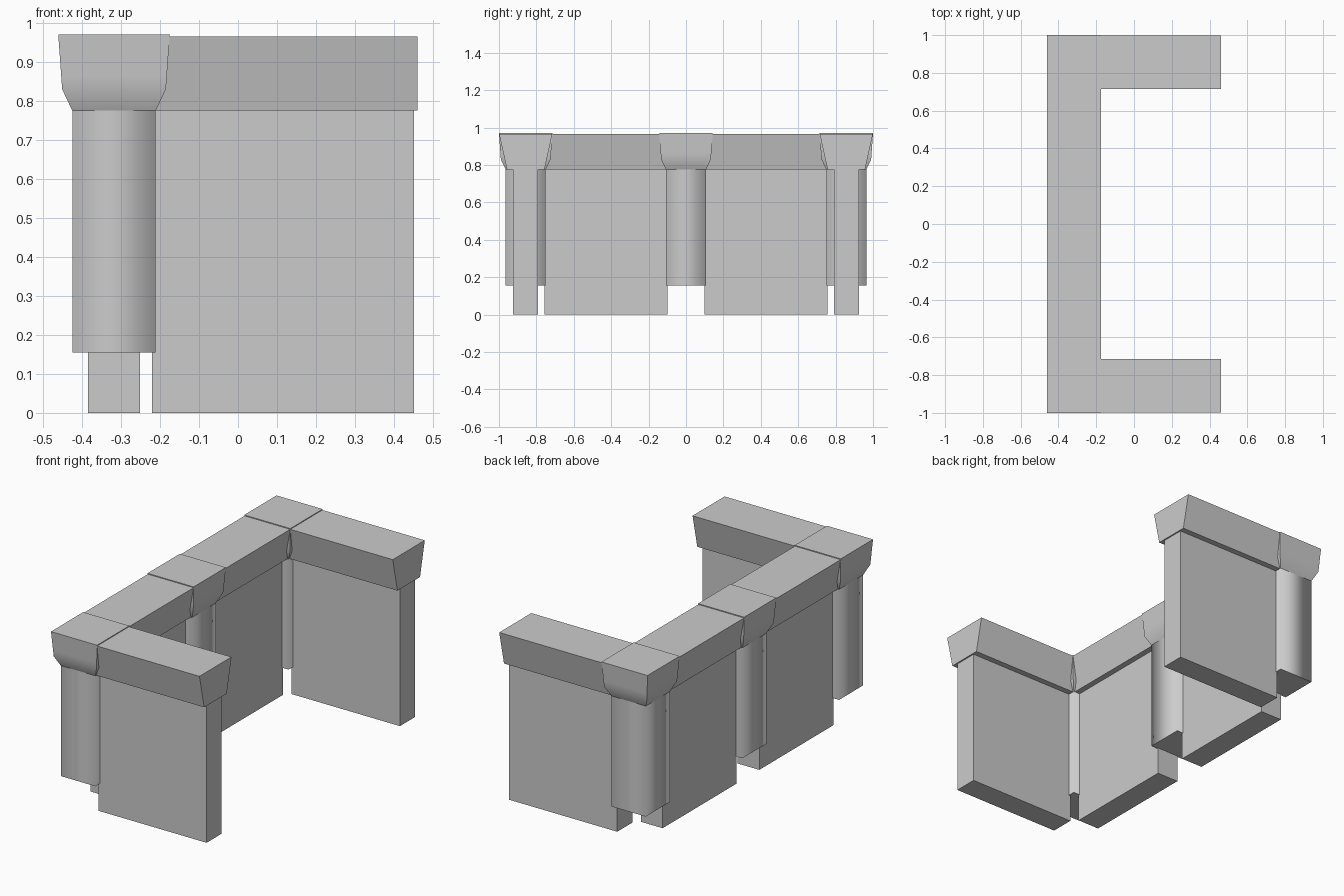
import bpy, bmesh

cube = bpy.data.objects.get("Cube")
if cube:
    bpy.data.objects.remove(cube, do_unlink=True)

grey = bpy.data.materials.new("stone_grey")
grey.use_nodes = True
grey.diffuse_color = (0.6, 0.6, 0.6, 1)
grey.node_tree.nodes["Principled BSDF"].inputs["Base Color"].default_value = (0.6, 0.6, 0.6, 1)

SPINE_X = -0.318    # centre line of the long wall
ARM_Y = 0.857       # centre lines of the two arms
BODY_TOP = 0.775


def loft(name, rings, smooth=None):
    """Stack rectangles (x0, x1, y0, y1, z); smooth(edge) picks the soft edges."""
    bm = bmesh.new()
    loops = [[bm.verts.new((x, y, z)) for x, y in ((x0, y0), (x1, y0), (x1, y1), (x0, y1))]
             for x0, x1, y0, y1, z in rings]
    bm.faces.new(loops[0][::-1])
    bm.faces.new(loops[-1])
    for low, high in zip(loops, loops[1:]):
        for i in range(4):
            j = (i + 1) % 4
            bm.faces.new((low[i], low[j], high[j], high[i]))
    if smooth:
        for face in bm.faces:
            face.smooth = True
        for edge in bm.edges:
            edge.smooth = smooth(edge)
    mesh = bpy.data.meshes.new(name)
    bm.to_mesh(mesh)
    bm.free()
    mesh.materials.append(grey)
    obj = bpy.data.objects.new(name, mesh)
    bpy.context.collection.objects.link(obj)
    return obj


def square(cx, cy, half, z):
    return (cx - half, cx + half, cy - half, cy + half, z)


def is_vertical(edge):
    a, b = (v.co for v in edge.verts)
    return abs(a.z - b.z) > 0.3


def is_cap_belly(edge):
    return all(abs(v.co.z - 0.83) < 0.005 for v in edge.verts)


# Pillars with flared capitals
for label, y in (("front", -ARM_Y), ("middle", 0), ("back", ARM_Y)):
    loft(label + "_pillar",
         [square(SPINE_X, y, 0.107, z) for z in (0.155, 0.78)], is_vertical)
    loft(label + "_capital",
         [square(SPINE_X, y, h, z) for h, z in
          ((0.107, BODY_TOP), (0.133, 0.83), (0.1355, 0.865), (0.143, 0.97))], is_cap_belly)

for side, label in ((-1, "front"), (1, "back")):
    # Arm wall and its coping
    c = side * ARM_Y
    loft(label + "_arm_wall",
         [(-0.22, 0.452, c - 0.067, c + 0.067, z) for z in (0, 0.78)])
    loft(label + "_arm_coping",
         [(-0.215, 0.46, c - h, c + h, z) for h, z in ((0.1, BODY_TOP), (0.142, 0.965))])

    # Half of the long wall and its coping
    near, far = sorted((side * 0.1, side * 0.757))
    loft(label + "_long_wall",
         [(SPINE_X - 0.067, SPINE_X + 0.067, near, far, z) for z in (0, 0.78)])
    loft(label + "_long_coping",
         [(SPINE_X - h, SPINE_X + h, near, far, z) for h, z in ((0.1, BODY_TOP), (0.142, 0.965))])
